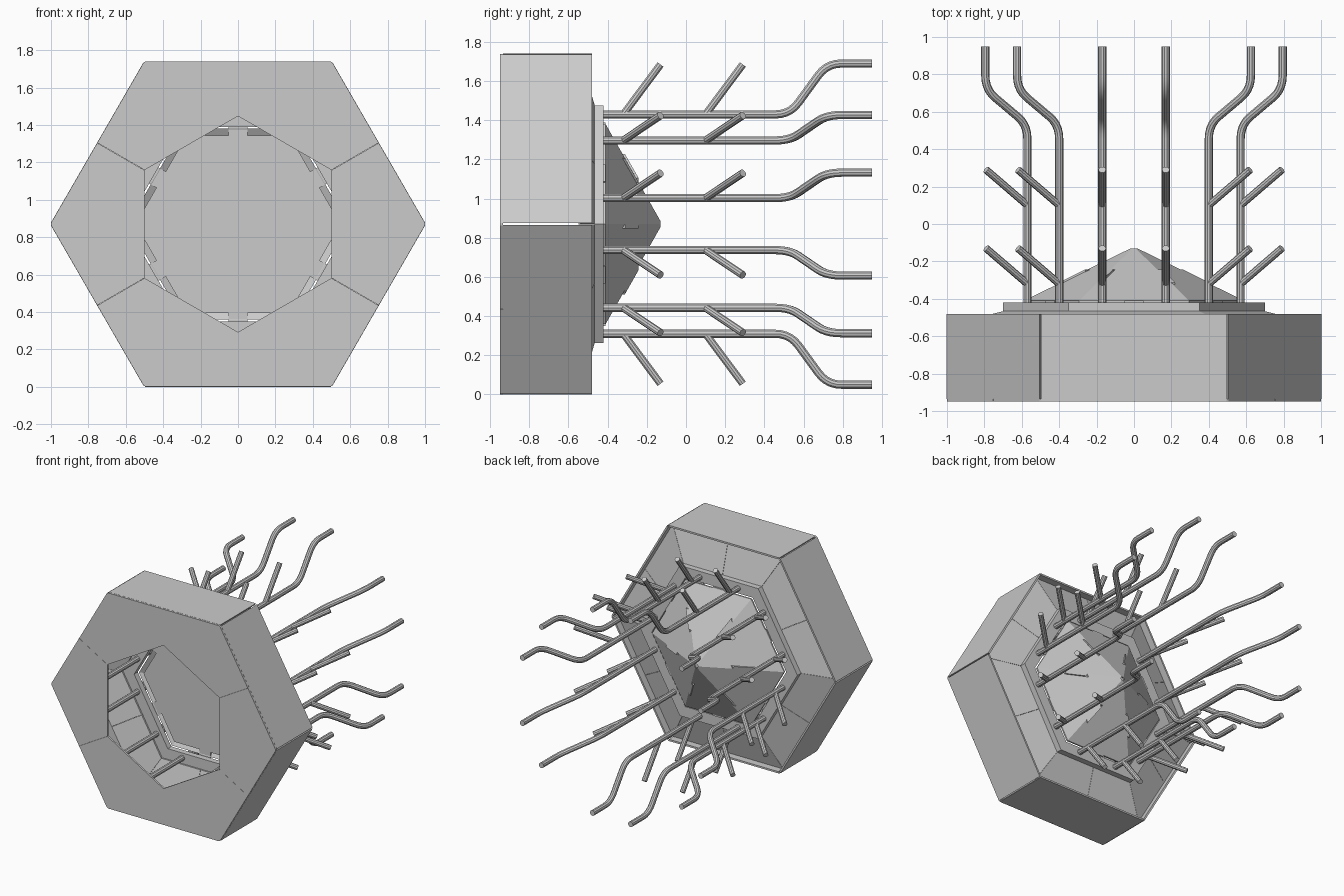
import bpy, bmesh
from math import sin, cos, tan, radians
from mathutils import Vector

cube = bpy.data.objects.get("Cube")
if cube:
    bpy.data.objects.remove(cube, do_unlink=True)

grey = bpy.data.materials.new("plain grey")
grey.use_nodes = True
colour = (0.6, 0.6, 0.6, 1)
grey.diffuse_color = colour
grey.node_tree.nodes["Principled BSDF"].inputs["Base Color"].default_value = colour

MID = 0.87                    # hub height, also the distance to each outer side
T30 = tan(radians(30))
SIDES = [30 + 60 * k for k in range(6)]
CORNERS = [60 * k for k in range(6)]


def place(angle, u, y, r):
    """Sideways u, depth y and radius r in the frame of one sector."""
    a = radians(angle)
    return Vector((r * cos(a) + u * sin(a), y, MID + r * sin(a) - u * cos(a)))


def slabs(name, angles, outlines, depth):
    """Repeat flat outlines around the hub, each thickened along y."""
    bm = bmesh.new()
    for angle in angles:
        for outline in outlines:
            face = bm.faces.new([bm.verts.new(place(angle, *p)) for p in outline])
            grown = bmesh.ops.extrude_face_region(bm, geom=[face], use_keep_orig=True)
            moved = [v for v in grown["geom"] if isinstance(v, bmesh.types.BMVert)]
            bmesh.ops.translate(bm, verts=moved, vec=(0, depth, 0))
    bmesh.ops.recalc_face_normals(bm, faces=bm.faces)
    mesh = bpy.data.meshes.new(name)
    bm.to_mesh(mesh)
    bm.free()
    mesh.materials.append(grey)
    obj = bpy.data.objects.new(name, mesh)
    bpy.context.collection.objects.link(obj)
    return obj


def band(y_in, y_out, r_in, r_out, gap=0.001, half=False):
    """Trapezoid between two radii on one hexagon side."""
    wi, wo = r_in * T30 - gap, r_out * T30 - gap
    if half:
        return [[(s * gap, y_in, r_in), (s * wi, y_in, r_in),
                 (s * wo, y_out, r_out), (s * gap, y_out, r_out)] for s in (-1, 1)]
    return [[(-wi, y_in, r_in), (wi, y_in, r_in), (wo, y_out, r_out), (-wo, y_out, r_out)]]


# Front face: six kite panels meeting at the middle of each side
kite = [(-0.288, -0.95, 0.5), (0.288, -0.95, 0.5), (0.434, -0.95, 0.753),
        (0.006, -0.95, 1.0), (-0.006, -0.95, 1.0), (-0.434, -0.95, 0.753)]
slabs("front_panels", CORNERS, [kite], 0.015)

# Outer walls with narrow open corners
slabs("outer_walls", SIDES, band(-0.935, -0.935, MID - 0.014, MID, gap=0.006), 0.455)

# Sloping back panels and the raised flange around the opening
slabs("back_slope_panels", SIDES, band(-0.466, -0.538, 0.606, 0.856, half=True), -0.012)
slabs("back_flange", SIDES, band(-0.466, -0.466, 0.52, 0.606, gap=0), 0.046)

# Flat base behind the opening, with a tab on each side
tab = [(-0.05, -0.42, 0.475), (0.05, -0.42, 0.475), (0.05, -0.42, 0.52), (-0.05, -0.42, 0.52)]
wedge = [(0, -0.42, 0), (0.475 * T30, -0.42, 0.475), (-0.475 * T30, -0.42, 0.475)]
slabs("base_plate", SIDES, [wedge, tab], 0.01)


# Low pyramid: six panels interlocking along the ridges
def on_panel(t, side, shift=0):
    r = 0.51 - 0.495 * t
    return (side * r * T30 + shift, -0.41 + 0.28 * t, r)


steps = [(0, 0), (0.35, 0), (0.35, 0.025), (0.6, 0.025), (0.6, 0), (1, 0)]
panel = [on_panel(t, 1, s) for t, s in steps]
panel += [on_panel(t, -1, s) for t, s in reversed(steps)]
slabs("pyramid_panels", SIDES, [panel], -0.012)


# Rods: a bent main rod pair on each side, each with two slanted branches
def rounded(points, size=0.075):
    out = [points[0]]
    for before, corner, after in zip(points, points[1:], points[2:]):
        a = corner + (before - corner).normalized() * size
        b = corner + (after - corner).normalized() * size
        for i in range(6):
            t = i / 5
            out.append(a * (1 - t) ** 2 + corner * 2 * t * (1 - t) + b * t * t)
    return out + [points[-1]]


def rods(name, paths, radius):
    curve = bpy.data.curves.new(name, "CURVE")
    curve.dimensions = "3D"
    curve.bevel_depth = radius
    curve.bevel_resolution = 3
    curve.use_fill_caps = True
    for path in paths:
        spline = curve.splines.new("POLY")
        spline.points.add(len(path) - 1)
        for point, co in zip(spline.points, path):
            point.co = (*co, 1)
    curve.materials.append(grey)
    obj = bpy.data.objects.new(name, curve)
    bpy.context.collection.objects.link(obj)
    bpy.ops.object.select_all(action="DESELECT")
    obj.select_set(True)
    bpy.context.view_layer.objects.active = obj
    bpy.ops.object.convert(target="MESH")
    bpy.ops.object.shade_smooth_by_angle()


main_path = [(-0.9, 0.56), (0.53, 0.56), (0.72, 0.82), (0.95, 0.82)]
mains, branches = [], []
for angle in SIDES:
    for u in (-0.17, 0.17):
        mains.append(rounded([place(angle, u, y, r) for y, r in main_path]))
        for y in (-0.32, 0.1):
            branches.append([place(angle, u, y, 0.56), place(angle, u, y + 0.19, 0.815)])
rods("bent_rods", mains, 0.022)
rods("branch_rods", branches, 0.02)
